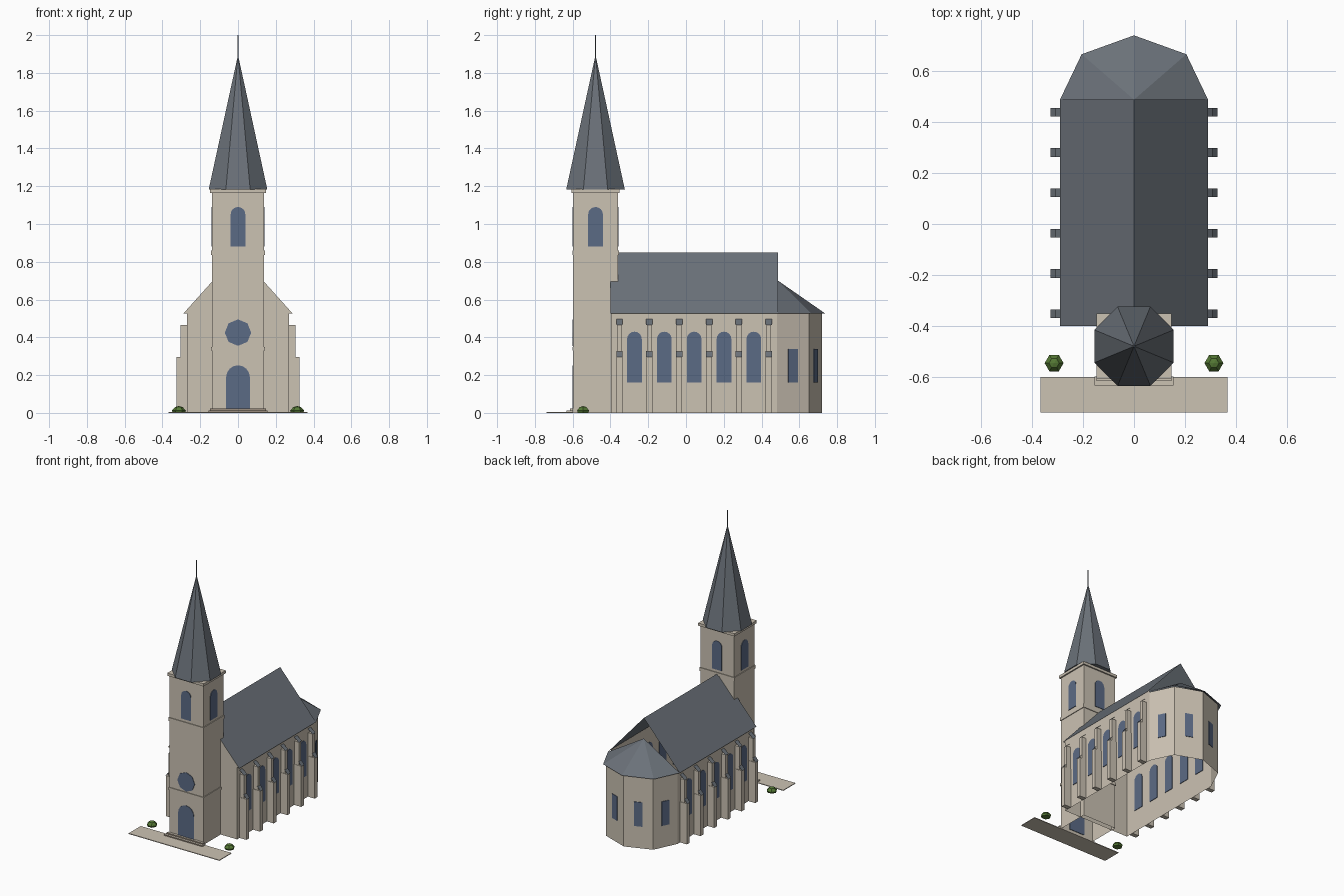
import bpy, bmesh
from math import pi, sin, cos, atan2
from mathutils import Matrix, Vector

cube = bpy.data.objects.get("Cube")
if cube:
    bpy.data.objects.remove(cube)


def material(name, rgb):
    m = bpy.data.materials.new(name)
    m.use_nodes = True
    m.diffuse_color = (*rgb, 1)
    bsdf = next(n for n in m.node_tree.nodes if n.type == 'BSDF_PRINCIPLED')
    bsdf.inputs["Base Color"].default_value = (*rgb, 1)
    bsdf.inputs["Roughness"].default_value = 0.9
    return m


STONE = material("cream stone", (0.60, 0.54, 0.45))
SLATE = material("slate grey", (0.145, 0.165, 0.19))
GLASS = material("blue glass", (0.105, 0.145, 0.235))
LEAF = material("leaf green", (0.09, 0.19, 0.035))
BROWN = material("step brown", (0.33, 0.27, 0.21))


def build(name, verts, faces, *mats, sheet=False, rule=None):
    """Mesh object; sheets face upward, shells face outward."""
    bm = bmesh.new()
    vs = [bm.verts.new(v) for v in verts]
    for f in faces:
        bm.faces.new([vs[i] for i in f])
    bm.normal_update()
    if sheet:
        bmesh.ops.reverse_faces(bm, faces=[f for f in bm.faces if f.normal.z < 0])
    else:
        bmesh.ops.recalc_face_normals(bm, faces=bm.faces)
    bm.normal_update()
    if rule:
        for f in bm.faces:
            f.material_index = rule(f)
    me = bpy.data.meshes.new(name)
    bm.to_mesh(me)
    bm.free()
    for m in mats:
        me.materials.append(m)
    ob = bpy.data.objects.new(name, me)
    bpy.context.collection.objects.link(ob)
    return ob


def prism(name, plan, z0, z1, *mats, caps=True, closed=True, rule=None):
    """Upright walls over a plan outline."""
    n = len(plan)
    verts = [(x, y, z) for z in (z0, z1) for x, y in plan]
    faces = [(i, (i + 1) % n, n + (i + 1) % n, n + i) for i in range(n if closed else n - 1)]
    if caps:
        faces += [tuple(range(n)), tuple(range(n, 2 * n))]
    return build(name, verts, faces, *mats, rule=rule)


def rect(x, y0, y1):
    return [(-x, y0), (x, y0), (x, y1), (-x, y1)]


def plate(name, outline, loc, angle, mat):
    """Thin pane straddling a wall; outline in wall width and height."""
    n, t = len(outline), 0.004
    m = Matrix.Translation(loc) @ Matrix.Rotation(angle, 4, 'Z')
    verts = [m @ Vector((u, y, v)) for y in (-t, t) for u, v in outline]
    faces = [(i, (i + 1) % n, n + (i + 1) % n, n + i) for i in range(n)]
    faces += [tuple(range(n)), tuple(range(n, 2 * n))]
    return build(name, verts, faces, mat)


def arch(w, z0, z1, steps=8):
    top = [(w * cos(pi * i / steps), z1 - w + w * sin(pi * i / steps)) for i in range(steps + 1)]
    return [(-w, z0), (w, z0)] + top


# Key dimensions
TX, TY0, TY1, TC = 0.137, -0.597, -0.361, -0.479
NX, NY0, NY1, EAVE = 0.27, -0.396, 0.483, 0.525
EX, RIDGE = 0.29, 0.85

# Tower shaft with ledges and cornice
prism("tower_walls", rect(TX, TY0, TY1), 0, 1.18, STONE, caps=False)
for name, z0, z1, d in (("lower_ledge", 0.33, 0.35, 0.005), ("upper_ledge", 0.835, 0.86, 0.005),
                        ("cornice", 1.165, 1.185, 0.01)):
    prism(name, rect(TX + d, TY0 - d, TY1 + d), z0, z1, STONE)

# Octagonal spire and finial
R = 0.155 / cos(pi / 8)
ring = [(R * cos(pi / 8 + i * pi / 4), TC + R * sin(pi / 8 + i * pi / 4), 1.183) for i in range(8)]
build("spire", ring + [(0, TC, 1.895)],
      [(i, (i + 1) % 8, 8) for i in range(8)] + [tuple(range(8))], SLATE)
prism("finial", [(0.003 * cos(i * pi / 3), TC + 0.003 * sin(i * pi / 3)) for i in range(6)],
      1.87, 2.0, SLATE)

# Tower openings: belfry windows, rose window, door
for side, loc, a in (("front", (0, TY0, 0), 0), ("back", (0, TY1, 0), pi),
                     ("left", (TX, TC, 0), pi / 2), ("right", (-TX, TC, 0), -pi / 2)):
    plate("belfry_window_" + side, arch(0.039, 0.88, 1.09), loc, a, GLASS)
plate("rose_window", [(0.07 * cos(i * pi / 4), 0.425 + 0.07 * sin(i * pi / 4)) for i in range(8)],
      (0, TY0, 0), 0, GLASS)
plate("door", arch(0.063, 0.022, 0.252), (0, TY0, 0), 0, GLASS)

# Nave walls (open towards the apse) and front gable
prism("nave_walls", [(NX, NY1), (NX, NY0), (-NX, NY0), (-NX, NY1)], 0, EAVE + 0.02, STONE,
      caps=False, closed=False)
build("front_gable", [(-EX, NY0, EAVE), (EX, NY0, EAVE), (0, NY0, RIDGE - 0.002)], [(0, 1, 2)], STONE)

# Nave roof slopes
build("nave_roof", [(x, y, z) for y in (-0.4, 0.487) for x, z in ((-EX, EAVE), (0, RIDGE), (EX, EAVE))],
      [(0, 1, 4, 3), (1, 2, 5, 4)], SLATE, sheet=True)

# Apse walls, roof and windows
apse = [(NX, NY1), (0.19, 0.65), (0, 0.72), (-0.19, 0.65), (-NX, NY1)]
prism("apse_walls", apse, 0, EAVE + 0.005, STONE, caps=False, closed=False)
eaves = [(EX, 0.487), (0.205, 0.665), (0, 0.739), (-0.205, 0.665), (-EX, 0.487)]
build("apse_roof", [(x, y, EAVE) for x, y in eaves] + [(0, 0.487, 0.70)],
      [(i, i + 1, 5) for i in range(4)], SLATE, sheet=True)
for i in range(4):
    (x0, y0), (x1, y1) = apse[i], apse[i + 1]
    plate(f"apse_window_{i + 1}", [(-0.028, 0.16), (0.028, 0.16), (0.028, 0.337), (-0.028, 0.337)],
          ((x0 + x1) / 2, (y0 + y1) / 2, 0), atan2(y1 - y0, x1 - x0), GLASS)

# Side windows and stepped buttresses with sloped caps
for s, side in ((1, "left"), (-1, "right")):
    for i in range(5):
        plate(f"nave_window_{side}_{i + 1}", arch(0.039, 0.162, 0.43),
              (s * NX, -0.273 + 0.158 * i, 0), pi / 2, GLASS)
    for i in range(6):
        y = -0.352 + 0.158 * i
        for part, x0, x1, top, w in (("lower", NX, 0.325, 0.297, 0.016),
                                     ("upper", NX, 0.305, 0.466, 0.013)):
            plan = [(s * x0, y - w), (s * x1, y - w), (s * x1, y + w), (s * x0, y + w)]
            prism(f"buttress_{part}_{side}_{i + 1}", plan, 0, top, STONE)
            inner = NX if part == "upper" else 0.303
            build(f"buttress_cap_{part}_{side}_{i + 1}",
                  [(s * (x1 + 0.003), y - 0.017, top), (s * (x1 + 0.003), y + 0.017, top),
                   (s * inner, y + 0.017, top + 0.03), (s * inner, y - 0.017, top + 0.03)],
                  [(0, 1, 2, 3)], SLATE, sheet=True)


# Forecourt and entrance steps
def riser(f):
    return 1 if f.normal.y < -0.5 else 0


prism("forecourt", rect(0.367, -0.739, -0.6), 0, 0.005, STONE)
prism("lower_step", rect(0.155, -0.632, TY0), 0, 0.013, STONE, BROWN, rule=riser)
prism("upper_step", rect(0.147, -0.615, TY0), 0.013, 0.022, STONE, BROWN, rule=riser)

# Faceted bushes
for s, side in ((1, "left"), (-1, "right")):
    verts = [(s * 0.313 + r * cos(i * pi / 3), -0.545 + r * sin(i * pi / 3), z)
             for r, z in ((0.031, 0), (0.037, 0.012), (0.02, 0.031)) for i in range(6)]
    faces = [(k + i, k + (i + 1) % 6, k + 6 + (i + 1) % 6, k + 6 + i) for k in (0, 6) for i in range(6)]
    faces += [(12 + i, 12 + (i + 1) % 6, 18) for i in range(6)] + [tuple(range(6))]
    build("bush_" + side, verts + [(s * 0.313, -0.545, 0.036)], faces, LEAF)
